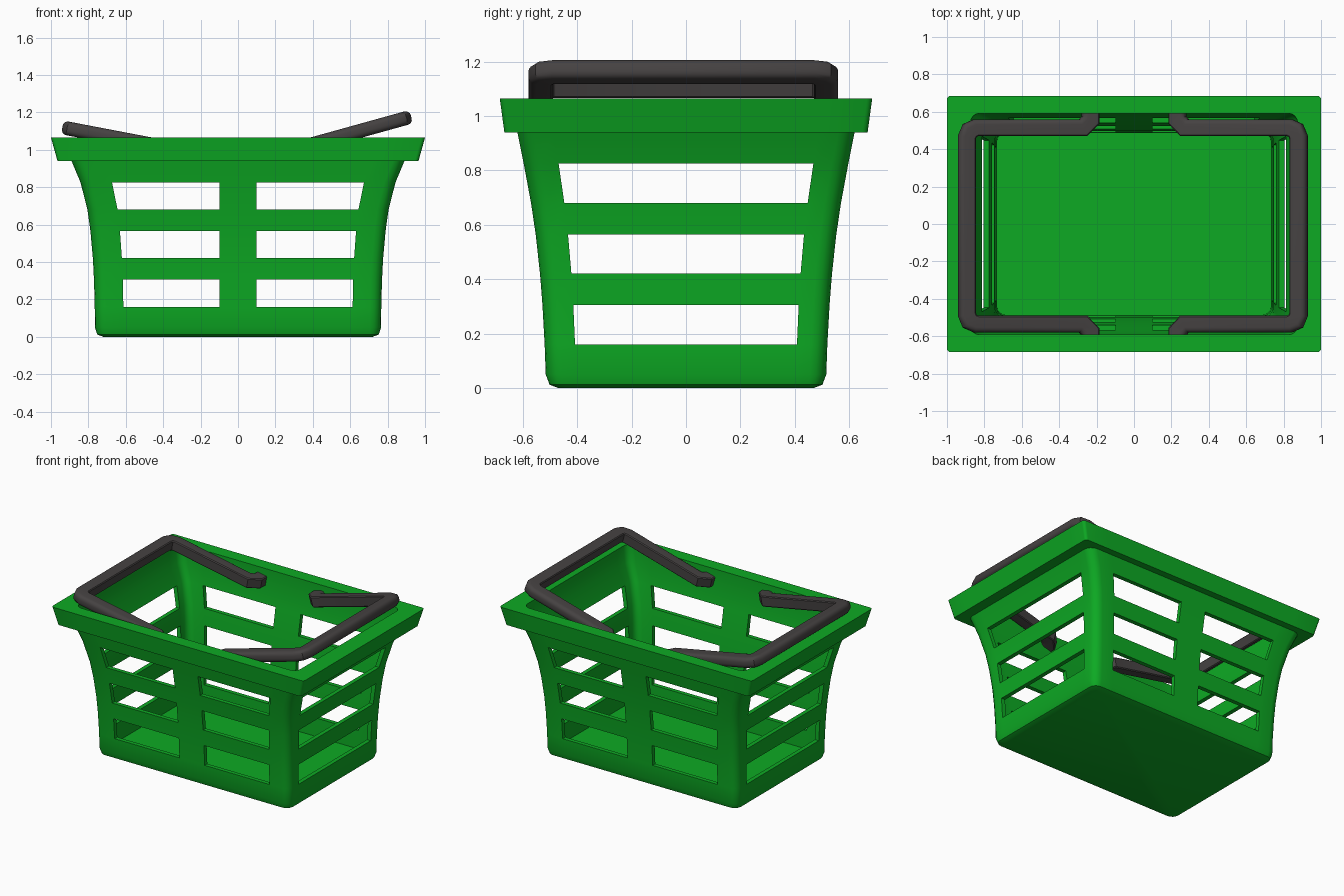
import bpy, bmesh, math
from mathutils import Vector

if "Cube" in bpy.data.objects:
    bpy.data.objects.remove(bpy.data.objects["Cube"])


def material(name, rgb):
    m = bpy.data.materials.new(name)
    m.diffuse_color = (*rgb, 1)
    m.use_nodes = True
    m.node_tree.nodes["Principled BSDF"].inputs["Base Color"].default_value = m.diffuse_color
    return m


green = material("bright green plastic", (0.004, 0.40, 0.017))
grey = material("dark grey plastic", (0.060, 0.054, 0.054))


def finish(bm, name, mat):
    bmesh.ops.recalc_face_normals(bm, faces=bm.faces)
    me = bpy.data.meshes.new(name)
    bm.to_mesh(me)
    bm.free()
    me.materials.append(mat)
    ob = bpy.data.objects.new(name, me)
    bpy.context.collection.objects.link(ob)
    bpy.ops.object.select_all(action='DESELECT')
    ob.select_set(True)
    bpy.context.view_layer.objects.active = ob
    bpy.ops.object.shade_smooth_by_angle(angle=math.radians(35))
    return ob


# Rounded rectangle ring with extra points at the slot edges (32 points)
def ring(bm, a, b, r, z, t=0.0):
    hx, hy = 0.80 * (a + t), 0.785 * (b + t)
    sides = [[(a, -hy), (a, hy)],
             [(hx, b), (0.1, b), (-0.1, b), (-hx, b)],
             [(-a, hy), (-a, -hy)],
             [(-hx, -b), (-0.1, -b), (0.1, -b), (hx, -b)]]
    corners = [(1, -1), (1, 1), (-1, 1), (-1, -1)]
    pts = []
    for k, (sx, sy) in enumerate(corners):
        for i in range(5):
            w = math.radians(-90 + 90 * k + 22.5 * i)
            pts.append((sx * (a - r) + r * math.cos(w), sy * (b - r) + r * math.sin(w)))
        pts += sides[k]
    return [bm.verts.new((x, y, z)) for x, y in pts]


# Basket: outer wall up, over the rim, inner wall down; slots cut through both
def build_basket():
    wall = [(0.766, 0.520, 0.06, 0.16), (0.770, 0.528, 0.06, 0.305),
            (0.776, 0.537, 0.06, 0.42), (0.789, 0.553, 0.06, 0.565),
            (0.805, 0.570, 0.06, 0.68), (0.842, 0.597, 0.06, 0.825)]
    t = 0.03
    bm = bmesh.new()
    rings = [ring(bm, *p) for p in
             [(0.72, 0.47, 0.04, 0), (0.752, 0.502, 0.05, 0.012), (0.765, 0.516, 0.06, 0.05)]]
    first = len(rings)
    rings += [ring(bm, *p) for p in wall]
    rings += [ring(bm, *p) for p in
              [(0.89, 0.62, 0.06, 0.94), (0.965, 0.668, 0.02, 0.94), (1.0, 0.685, 0.02, 1.065),
               (0.875, 0.592, 0.05, 1.065), (0.862, 0.59, 0.05, 0.94)]]
    last = len(rings) + len(wall) - 1
    rings += [ring(bm, a - t, b - t, r - 0.015, z, t) for a, b, r, z in reversed(wall)]
    rings.append(ring(bm, 0.733, 0.486, 0.045, 0.03, t))

    slot_cols = (5, 12, 14, 21, 28, 30)
    slot_rows = [first + k for k in (0, 2, 4)]
    inner_rows = [last - 1 - k for k in (0, 2, 4)]
    n = len(rings[0])
    for i in range(len(rings) - 1):
        for j in range(n):
            if j in slot_cols and i in slot_rows + inner_rows:
                continue
            k = (j + 1) % n
            bm.faces.new((rings[i][j], rings[i][k], rings[i + 1][k], rings[i + 1][j]))
    # slot edges joining outer and inner wall
    for lo, il in zip(slot_rows, inner_rows):
        for j in slot_cols:
            o = [rings[lo][j], rings[lo][j + 1], rings[lo + 1][j + 1], rings[lo + 1][j]]
            q = [rings[il + 1][j], rings[il + 1][j + 1], rings[il][j + 1], rings[il][j]]
            for e in range(4):
                f = (e + 1) % 4
                bm.faces.new((o[e], o[f], q[f], q[e]))
    bm.faces.new(rings[0])
    bm.faces.new(rings[-1])
    finish(bm, "basket", green)


# Handle: D-shaped section swept along a hooked U, tilted about its pivot
def build_handle(name, side, tilt):
    length, hy = 0.672, 0.525
    half = [(0, 0.60), (0, hy + 0.04), (0.04, hy), (length - 0.05, hy),
            (length - 0.015, hy - 0.015), (length, hy - 0.05)]
    path = [Vector(p) for p in half + [(s, -y) for s, y in reversed(half)]]
    w, h, r = 0.045, 0.037, 0.028
    section = [(-w, h - 0.006), (-w, -h + 0.006), (-w + 0.006, -h)]
    for cv, start in ((-h + r, -90), (h - r, 0)):
        for i in range(5):
            d = math.radians(start + 22.5 * i)
            section.append((w - r + r * math.cos(d), cv + r * math.sin(d)))
    section.append((-w + 0.006, h))

    bm = bmesh.new()
    rings = []
    c, sn = math.cos(math.radians(tilt)), math.sin(math.radians(tilt))
    for i, p in enumerate(path):
        d0 = (p - path[max(i - 1, 0)]).normalized() if i else (path[1] - p).normalized()
        d1 = (path[i + 1] - p).normalized() if i < len(path) - 1 else d0
        n0, n1 = Vector((-d0.y, d0.x)), Vector((-d1.y, d1.x))
        m = (n0 + n1) / (1 + n0.dot(n1))      # mitred outward direction
        loop = []
        for u, v in section:
            q = p + m * u
            loop.append(bm.verts.new((side * (0.235 + q.x * c - v * sn), q.y - 0.01,
                                      0.985 + q.x * sn + v * c)))
        rings.append(loop)
    k = len(section)
    for A, B in zip(rings, rings[1:]):
        for j in range(k):
            bm.faces.new((A[j], A[(j + 1) % k], B[(j + 1) % k], B[j]))
    bm.faces.new(rings[0])
    bm.faces.new(rings[-1])
    finish(bm, name, grey)


build_basket()
build_handle("right_handle", 1, 15.5)
build_handle("left_handle", -1, 10.8)
